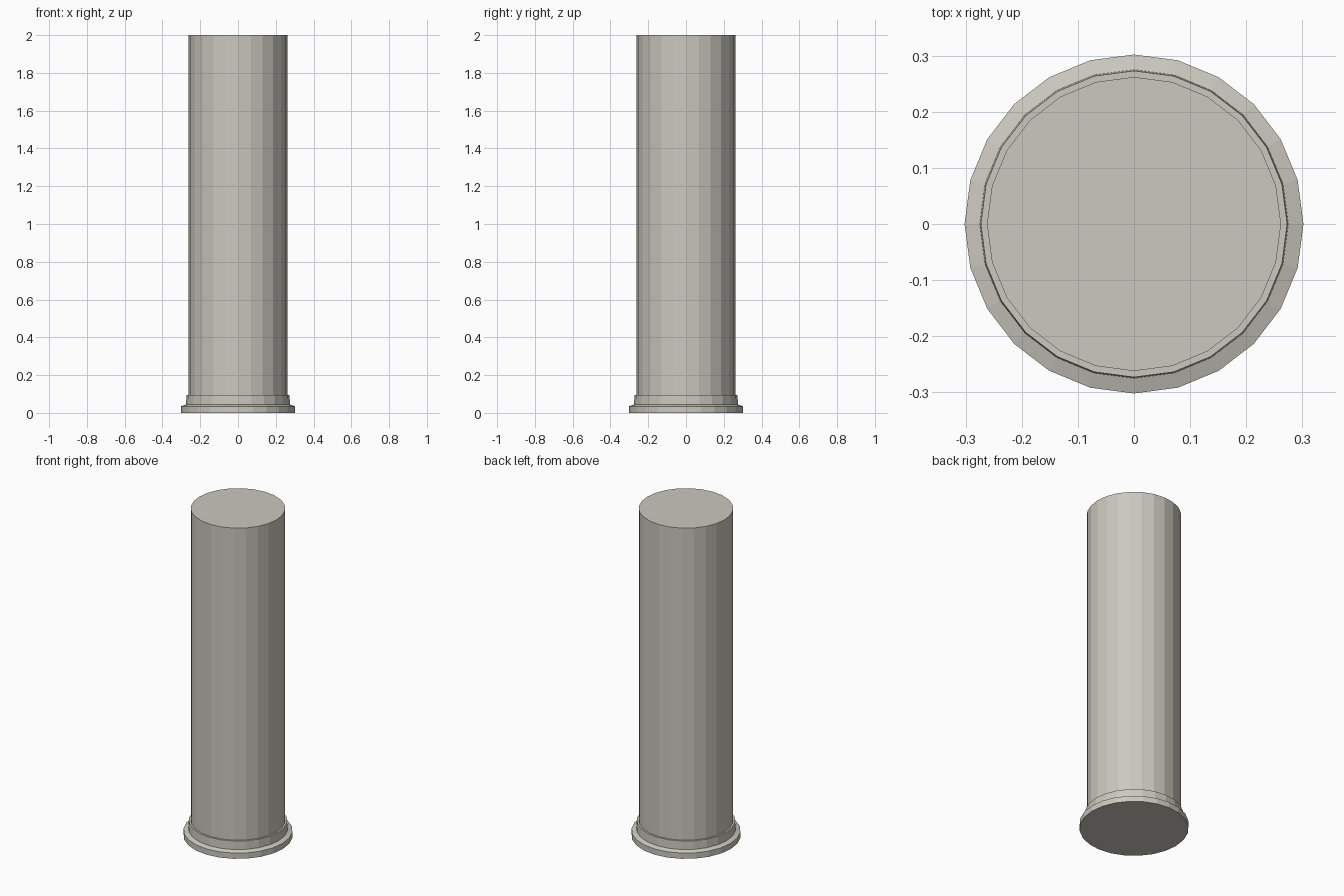
import bpy
import bmesh
from math import cos, sin, tau

cube = bpy.data.objects.get("Cube")
if cube:
    bpy.data.objects.remove(cube, do_unlink=True)

SIDES = 24

stone = bpy.data.materials.new("pale_stone")
stone.use_nodes = True
colour = (0.60, 0.58, 0.52, 1.0)
stone.diffuse_color = colour
stone.node_tree.nodes["Principled BSDF"].inputs["Base Color"].default_value = colour


def turned_part(name, profile):
    """Capped solid of revolution from (radius, height) pairs, bottom to top."""
    bm = bmesh.new()
    rings = [[bm.verts.new((r * cos(tau * i / SIDES), r * sin(tau * i / SIDES), z))
              for i in range(SIDES)] for r, z in profile]
    for low, high in zip(rings, rings[1:]):
        for i in range(SIDES):
            j = (i + 1) % SIDES
            bm.faces.new((low[i], low[j], high[j], high[i]))
    bm.faces.new(rings[0][::-1])
    bm.faces.new(rings[-1])
    mesh = bpy.data.meshes.new(name)
    bm.to_mesh(mesh)
    bm.free()
    mesh.materials.append(stone)
    obj = bpy.data.objects.new(name, mesh)
    bpy.context.collection.objects.link(obj)
    return obj


# Foot with a sloped upper edge, a collar above it, and the plain shaft
turned_part("base_foot", [(0.302, 0), (0.302, 0.035), (0.275, 0.044)])
turned_part("base_collar", [(0.275, 0.044), (0.273, 0.095)])
turned_part("column_shaft", [(0.262, 0.095), (0.262, 2.0)])
